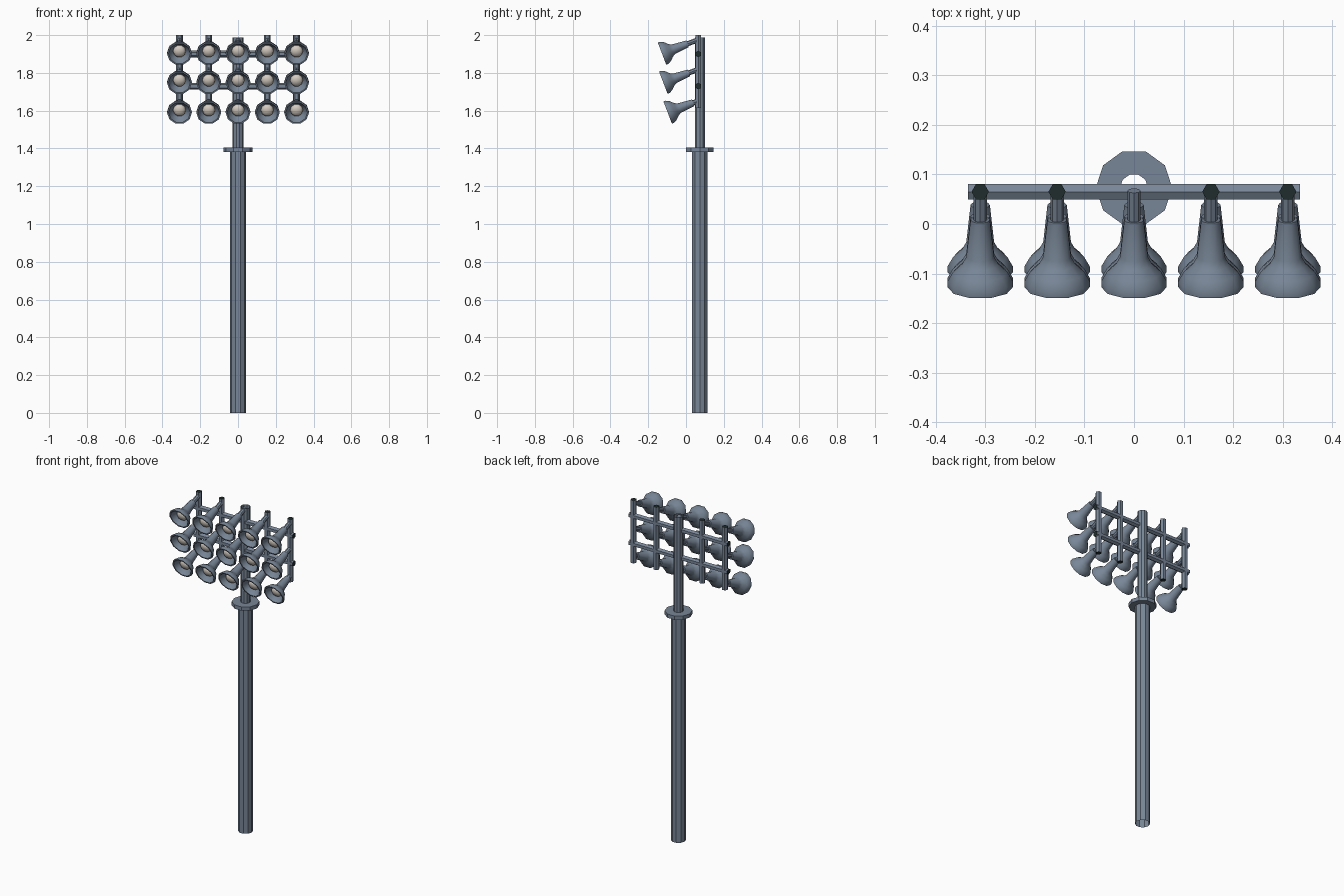
import bpy, bmesh, math
from mathutils import Matrix, Vector

if "Cube" in bpy.data.objects:
    bpy.data.objects.remove(bpy.data.objects["Cube"])


def material(name, rgb):
    m = bpy.data.materials.new(name)
    m.diffuse_color = (*rgb, 1)
    m.use_nodes = True
    m.node_tree.nodes["Principled BSDF"].inputs["Base Color"].default_value = m.diffuse_color
    return m


STEEL = material("blue_grey_steel", (0.19, 0.24, 0.31))
DARK = material("dark_end_cap", (0.014, 0.025, 0.025))
BULB = material("warm_white_bulb", (0.66, 0.60, 0.54))


def lathe(name, profile, sides, matrix, mat, cap_start=False, cap_end=False,
          cap_mat=None, loop=False, smooth=None):
    """Sweep (radius, height) points round local z, then place with matrix."""
    bm = bmesh.new()
    rings = []
    for r, h in profile:
        if r == 0:
            rings.append([bm.verts.new((0, 0, h))] * sides)
        else:
            rings.append([bm.verts.new((r * math.cos(math.tau * i / sides),
                                        r * math.sin(math.tau * i / sides), h))
                          for i in range(sides)])
    pairs = list(zip(rings, rings[1:]))
    if loop:
        pairs.append((rings[-1], rings[0]))
    for a, b in pairs:
        for i in range(sides):
            j = (i + 1) % sides
            quad = list(dict.fromkeys((a[i], a[j], b[j], b[i])))
            bm.faces.new(quad)
    caps = []
    if cap_start:
        caps.append(bm.faces.new(rings[0][::-1]))
    if cap_end:
        caps.append(bm.faces.new(rings[-1]))
    for f in caps:
        f.material_index = 1 if cap_mat else 0
    bmesh.ops.recalc_face_normals(bm, faces=bm.faces)
    bm.transform(matrix)
    mesh = bpy.data.meshes.new(name)
    bm.to_mesh(mesh)
    bm.free()
    mesh.materials.append(mat)
    if cap_mat:
        mesh.materials.append(cap_mat)
    if smooth:
        for p in mesh.polygons:
            p.use_smooth = True
        mesh.set_sharp_from_angle(angle=math.radians(smooth))
    ob = bpy.data.objects.new(name, mesh)
    bpy.context.collection.objects.link(ob)
    return ob


# Pole: two open tubes joined by a ring flange
POLE = Matrix.Translation((0, 0.073, 0))
lathe("lower_pole", [(0.042, 0), (0.042, 1.385)], 10, POLE, STEEL)
lathe("pole_flange", [(0.028, 1.382), (0.077, 1.382), (0.077, 1.405), (0.028, 1.405)],
      10, POLE, STEEL, loop=True)
lathe("upper_pole", [(0.028, 1.385), (0.028, 1.987)], 10, POLE, STEEL)

# Frame of hexagonal bars with dark ends
BAR_Y = 0.065
for z in (1.90, 1.73):
    lathe("cross_bar", [(0.0175, -0.335), (0.0175, 0.335)], 6,
          Matrix.Translation((0, BAR_Y, z)) @ Matrix.Rotation(math.pi / 2, 4, 'Y'),
          STEEL, True, True, DARK)
for x in (-0.31, -0.155, 0.155, 0.31):
    lathe("upright_bar", [(0.0175, 1.615), (0.0175, 2.0)], 6,
          Matrix.Translation((x, BAR_Y, 0)), STEEL, True, True, DARK)

# Floodlights: horn with reflector, bulb and mounting arm, tilted downwards
HORN = [(0, 0.040), (0.034, 0.040), (0.054, 0.012), (0.058, 0.0), (0.066, 0.0),
        (0.066, 0.012), (0.055, 0.032), (0.037, 0.049), (0.028, 0.065),
        (0.0195, 0.145), (0, 0.145)]
DOME = [(0.034, 0.036), (0.031, 0.024), (0.020, 0.015), (0, 0.012)]
TILT = Matrix.Rotation(math.radians(-69), 4, 'X')
ROWS = [(-0.127, 1.902, 0.208), (-0.120, 1.748, 0.200), (-0.097, 1.590, 0.175)]

for y, z, arm in ROWS:
    for col in range(-2, 3):
        place = Matrix.Translation((col * 0.155, y, z)) @ TILT
        lathe("lamp_horn", HORN, 10, place, STEEL, smooth=40)
        lathe("lamp_bulb", DOME, 10, place, BULB, smooth=60)
        lathe("lamp_arm", [(0.0135, 0.14), (0.0135, arm)], 8, place, STEEL,
              cap_end=True)
